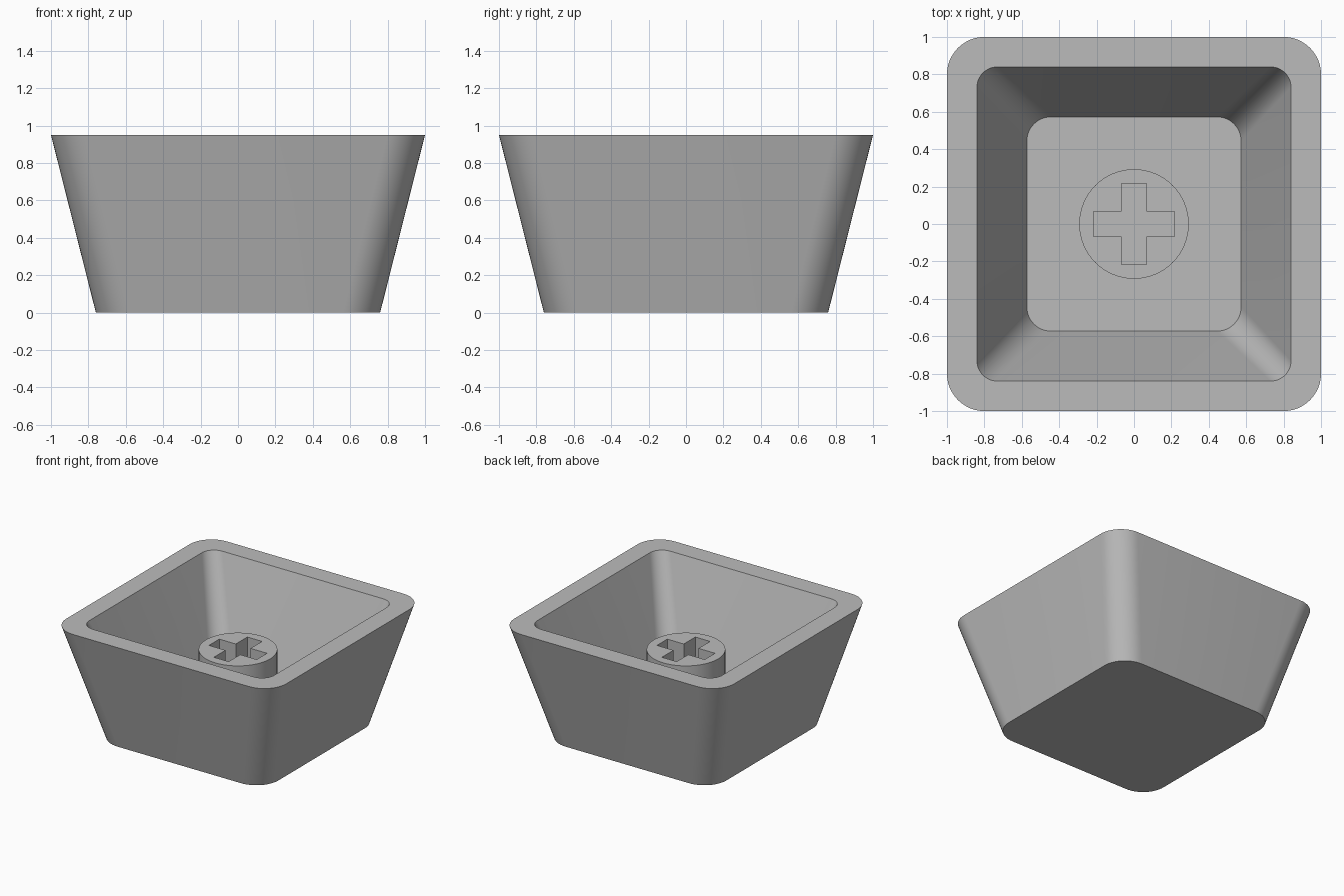
import bpy
import bmesh
from math import cos, sin, pi, radians

default = bpy.data.objects.get("Cube")
if default:
    bpy.data.objects.remove(default, do_unlink=True)

HEIGHT, FLOOR, STEM_TOP = 0.95, 0.17, 0.66

# One plain grey plastic
grey = bpy.data.materials.new("grey plastic")
grey.use_nodes = True
colour = (0.5, 0.5, 0.5, 1)
grey.diffuse_color = colour
grey.node_tree.nodes["Principled BSDF"].inputs["Base Color"].default_value = colour


def rounded_square(half, radius, z, steps=12):
    """Counter-clockwise outline of a square with round corners."""
    points = []
    for corner in range(4):
        middle = pi / 4 + corner * pi / 2
        cx = (half - radius) * (1 if cos(middle) > 0 else -1)
        cy = (half - radius) * (1 if sin(middle) > 0 else -1)
        for i in range(steps + 1):
            a = corner * pi / 2 + i / steps * pi / 2
            points.append((cx + radius * cos(a), cy + radius * sin(a), z))
    return points


def smooth(obj):
    bpy.ops.object.select_all(action="DESELECT")
    obj.select_set(True)
    bpy.context.view_layer.objects.active = obj
    bpy.ops.object.shade_smooth_by_angle(angle=radians(30))


# Hollow tapered shell: base, outer wall, rim, inner wall, inner floor
bm = bmesh.new()
sections = [(0.76, 0.2, 0), (1, 0.2, HEIGHT), (0.84, 0.11, HEIGHT), (0.573, 0.13, FLOOR)]
rings = [[bm.verts.new(p) for p in rounded_square(*s)] for s in sections]
for low, high in zip(rings, rings[1:]):
    for i in range(len(low)):
        j = (i + 1) % len(low)
        bm.faces.new((low[i], low[j], high[j], high[i]))
bm.faces.new(rings[0][::-1])
bm.faces.new(rings[-1])
bmesh.ops.recalc_face_normals(bm, faces=bm.faces)
mesh = bpy.data.meshes.new("cap_shell")
bm.to_mesh(mesh)
bm.free()
mesh.materials.append(grey)
shell = bpy.data.objects.new("cap_shell", mesh)
bpy.context.collection.objects.link(shell)
smooth(shell)

# Stem: a round post with a cross-shaped socket, extruded from its outline
circle = [(0.293 * cos(i * pi / 32), 0.293 * sin(i * pi / 32)) for i in range(64)]
arm, width = 0.217, 0.067
cross = []
for c, s in ((1, 0), (0, 1), (-1, 0), (0, -1)):
    for x, y in ((arm, -width), (arm, width), (width, width)):
        cross.append((c * x - s * y, s * x + c * y))

bottom = FLOOR - 0.02
curve = bpy.data.curves.new("stem_outline", "CURVE")
curve.dimensions = "2D"
curve.fill_mode = "BOTH"
curve.extrude = (STEM_TOP - bottom) / 2
for outline in (circle, cross):
    spline = curve.splines.new("POLY")
    spline.points.add(len(outline) - 1)
    for point, (x, y) in zip(spline.points, outline):
        point.co = (x, y, 0, 1)
    spline.use_cyclic_u = True
outline_obj = bpy.data.objects.new("stem_outline", curve)
bpy.context.collection.objects.link(outline_obj)
bpy.context.view_layer.update()

# Turn the outline into a closed mesh
evaluated = outline_obj.evaluated_get(bpy.context.evaluated_depsgraph_get())
stem_mesh = bpy.data.meshes.new_from_object(evaluated)
bpy.data.objects.remove(outline_obj, do_unlink=True)
bm = bmesh.new()
bm.from_mesh(stem_mesh)
bmesh.ops.remove_doubles(bm, verts=bm.verts, dist=0.0005)
bmesh.ops.recalc_face_normals(bm, faces=bm.faces)
bm.to_mesh(stem_mesh)
bm.free()
stem_mesh.materials.clear()
stem_mesh.materials.append(grey)
stem = bpy.data.objects.new("stem", stem_mesh)
stem.location.z = (STEM_TOP + bottom) / 2
bpy.context.collection.objects.link(stem)
smooth(stem)
